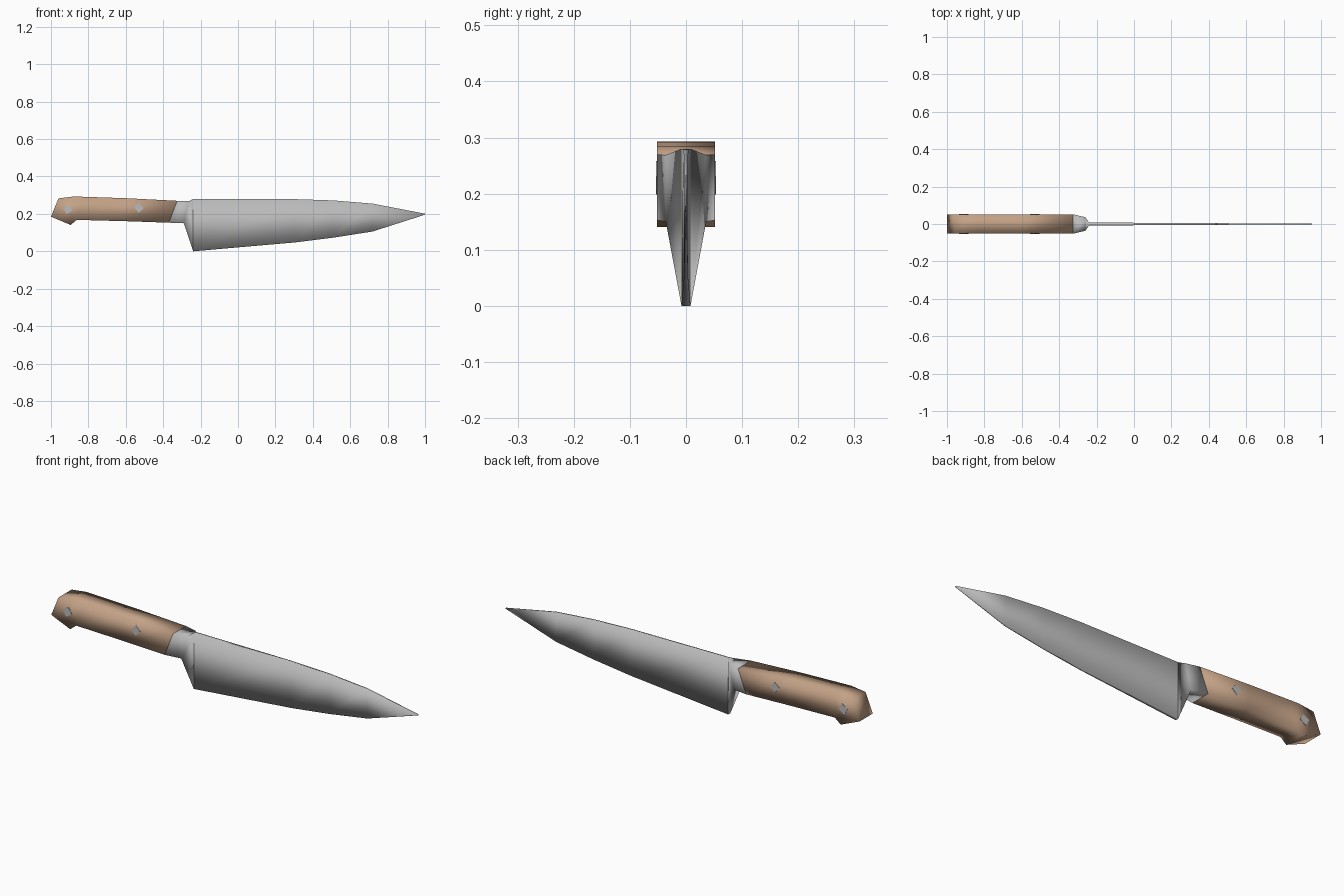
import bpy, bmesh, math

if "Cube" in bpy.data.objects:
    bpy.data.objects.remove(bpy.data.objects["Cube"])


def material(name, color):
    m = bpy.data.materials.new(name)
    m.diffuse_color = color
    m.use_nodes = True
    m.node_tree.nodes["Principled BSDF"].inputs["Base Color"].default_value = m.diffuse_color
    return m


def loft(name, stations, mat=None, caps=(True, True)):
    """Each station: top (x, z, half width), bottom (x, z, half width)."""
    bm = bmesh.new()
    rings = []
    for (tx, tz, tw), (bx, bz, bw) in stations:
        pts = [(tx, -tw, tz), (tx, tw, tz), (bx, bw, bz), (bx, -bw, bz)]
        rings.append([bm.verts.new(p) for p in pts])
    for a, b in zip(rings, rings[1:]):
        for i in range(4):
            j = (i + 1) % 4
            bm.faces.new((a[i], a[j], b[j], b[i]))
    if caps[0]:
        bm.faces.new(rings[0])
    if caps[1]:
        bm.faces.new(rings[-1])
    bmesh.ops.recalc_face_normals(bm, faces=bm.faces)
    for f in bm.faces:
        f.smooth = True
    me = bpy.data.meshes.new(name)
    bm.to_mesh(me)
    bm.free()
    ob = bpy.data.objects.new(name, me)
    bpy.context.collection.objects.link(ob)
    if mat:
        me.materials.append(mat)
    return ob


wood = material("wood", (0.55, 0.36, 0.24, 1))
steel = material("steel", (0.5, 0.5, 0.5, 1))
W = 0.052

# handle with hooked pommel
loft("handle", [
    ((-0.96, 0.283, W), (-1.0, 0.185, W)),
    ((-0.88, 0.293, W), (-0.895, 0.141, W)),
    ((-0.84, 0.292, W), (-0.862, 0.168, W)),
    ((-0.60, 0.284, W), (-0.60, 0.161, W)),
    ((-0.325, 0.270, W), (-0.37, 0.153, W)),
], wood)

# bolster narrowing into the heel
loft("bolster", [
    ((-0.325, 0.270, W), (-0.37, 0.153, W)),
    ((-0.26, 0.269, 0.036), (-0.29, 0.150, 0.036)),
    ((-0.24, 0.280, 0.008), (-0.24, 0.0, 0.008)),
], steel, caps=(True, False))

# blade tapering to the tip
blade = [(-0.24, 0.280, 0.0, 0.008), (0.30, 0.279, 0.047, 0.005),
         (0.51, 0.272, 0.073, 0.004), (0.72, 0.255, 0.106, 0.003),
         (1.0, 0.201, 0.196, 0.001)]
loft("blade", [((x, t, w), (x, b, w * 0.8 if x > 0 else w))
               for x, t, b, w in blade], steel, caps=(False, True))

# diamond rivets through the handle
for i, (x, z, turn) in enumerate([(-0.53, 0.232, 0.05), (-0.91, 0.224, 0.25)]):
    bpy.ops.mesh.primitive_cylinder_add(
        vertices=4, radius=0.026, depth=2 * W + 0.003,
        location=(x, 0, z), rotation=(math.pi / 2, turn, 0))
    rivet = bpy.context.object
    rivet.name = f"rivet_{i + 1}"
    rivet.data.materials.append(steel)
